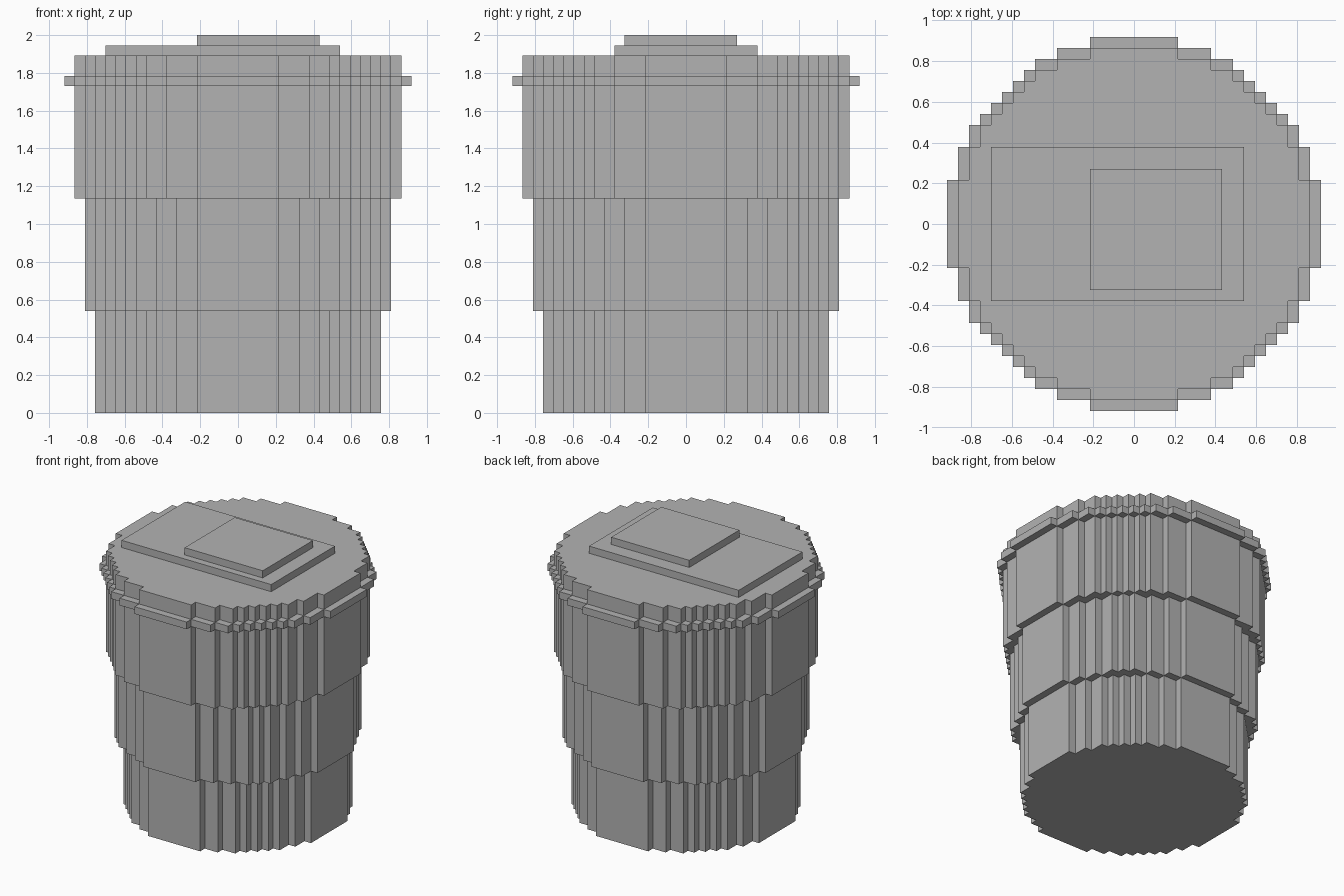
import bpy
import bmesh
import math

cube = bpy.data.objects.get("Cube")
if cube:
    bpy.data.objects.remove(cube, do_unlink=True)

UNIT = 2 / 37  # size of one block

grey = bpy.data.materials.new("plain grey")
grey.use_nodes = True
colour = (0.45, 0.45, 0.45, 1)
grey.diffuse_color = colour
grey.node_tree.nodes["Principled BSDF"].inputs["Base Color"].default_value = colour


def prism(name, outline, bottom, top):
    """Extrude a block-unit outline between two heights."""
    bm = bmesh.new()
    base = bm.faces.new([bm.verts.new((x * UNIT, y * UNIT, bottom * UNIT))
                         for x, y in outline])
    raised = bmesh.ops.extrude_face_region(bm, geom=[base], use_keep_orig=True)
    verts = [g for g in raised["geom"] if isinstance(g, bmesh.types.BMVert)]
    bmesh.ops.translate(bm, verts=verts, vec=(0, 0, (top - bottom) * UNIT))
    bmesh.ops.recalc_face_normals(bm, faces=bm.faces)
    mesh = bpy.data.meshes.new(name)
    bm.to_mesh(mesh)
    bm.free()
    mesh.materials.append(grey)
    obj = bpy.data.objects.new(name, mesh)
    bpy.context.collection.objects.link(obj)
    return obj


def stepped_disc(radius):
    """Outline of a disc made of square blocks."""
    # Half width of each row of blocks, from the middle outward
    widths = [math.floor(math.sqrt(radius ** 2 - 1 - (row + 0.5) ** 2) + 0.5)
              for row in range(radius)]
    quarter = [(widths[0], 0)]
    for row, width in enumerate(widths):
        if width != quarter[-1][0]:
            quarter += [(quarter[-1][0], row), (width, row)]
    quarter.append((quarter[-1][0], radius))
    quarter = quarter[1:]  # drop the point on the axis
    # Turn the quarter around the centre
    outline = []
    for _ in range(4):
        outline += quarter
        quarter = [(-y, x) for x, y in quarter]
    return outline


def rectangle(x0, x1, y0, y1):
    return [(x0, y0), (x1, y0), (x1, y1), (x0, y1)]


# Tiers of the round body, widening upward, with a thin rim
for name, radius, bottom, top in [
    ("lower_body", 14, 0, 10),
    ("middle_body", 15, 10, 21),
    ("upper_body", 16, 21, 35),
    ("rim", 17, 32, 33),
]:
    prism(name, stepped_disc(radius), bottom, top)

# Raised plates on the lid
prism("lid_plate", rectangle(-13, 10, -7, 7), 35, 36)
prism("lid_top_plate", rectangle(-4, 8, -6, 5), 36, 37)
